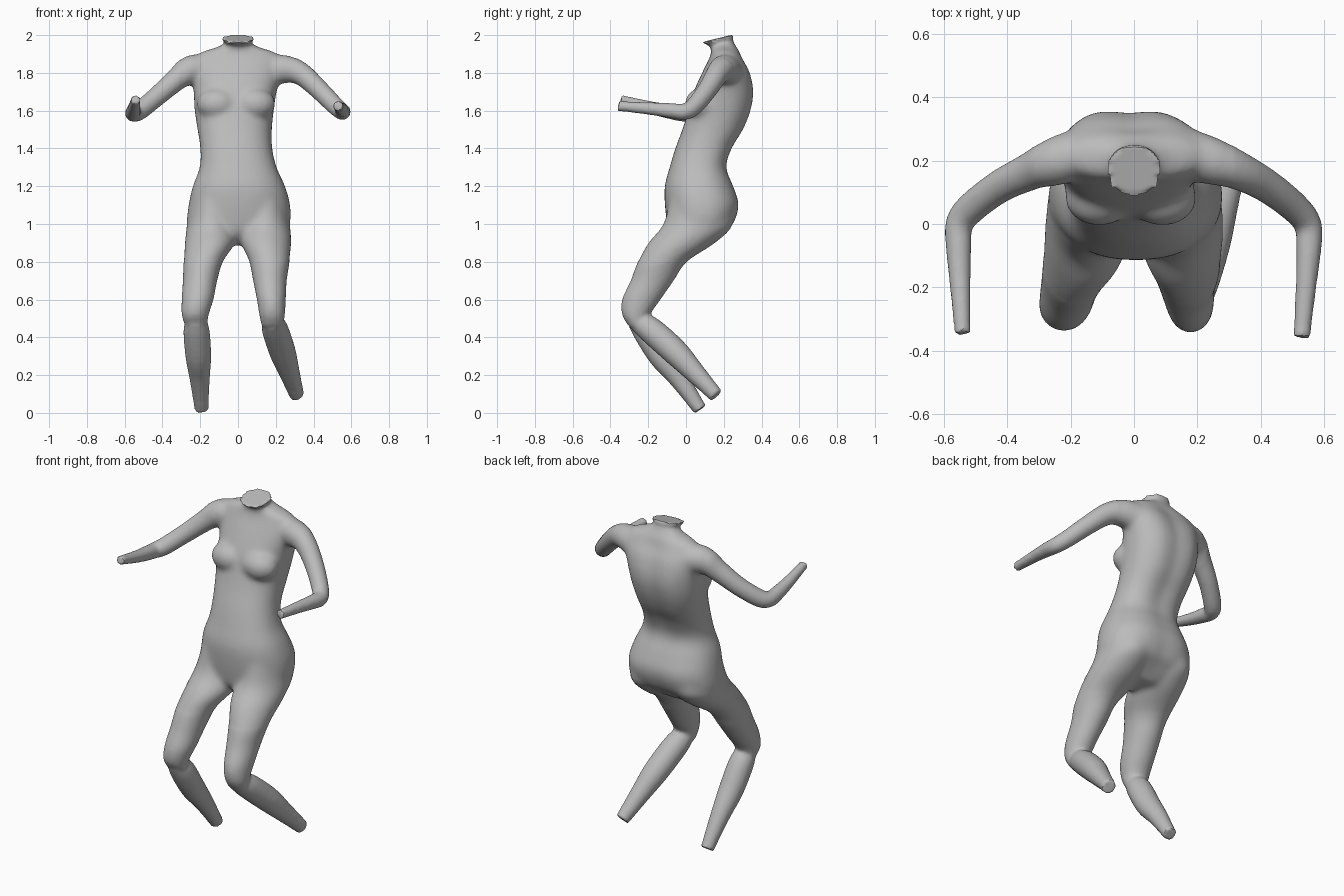
import bpy, bmesh
from math import sin, cos, tau, exp, copysign
from mathutils import Vector, Matrix

if "Cube" in bpy.data.objects:
    bpy.data.objects.remove(bpy.data.objects["Cube"], do_unlink=True)

SIDES = 32
bm = bmesh.new()


def refine(rows, steps=4):
    """Smooth curve through rows of numbers."""
    out = []
    last = len(rows) - 1
    for i in range(last):
        quad = [Vector(rows[min(max(k, 0), last)]) for k in range(i - 1, i + 3)]
        a, b, c, d = quad
        for k in range(steps):
            t = k / steps
            out.append(b + (c - a) * t / 2 + (a * 2 - b * 5 + c * 4 - d) * t * t / 2
                       + (b * 3 - a - c * 3 + d) * t ** 3 / 2)
    return out + [Vector(rows[-1])]


def skin(rings):
    """Bridge rings of points into a closed tube."""
    loops = [[bm.verts.new(p) for p in ring] for ring in rings]
    for a, b in zip(loops, loops[1:]):
        for i in range(SIDES):
            j = (i + 1) % SIDES
            bm.faces.new((a[i], a[j], b[j], b[i]))
    bm.faces.new(loops[0][::-1])
    bm.faces.new(loops[-1])


def level_loft(sections, power=1.0):
    """Horizontal sections: z, left x, right x, front y, back y, rim tilt, back groove."""
    rings = []
    for z, x0, x1, y0, y1, tilt, groove in refine(sections):
        ring = []
        for i in range(SIDES):
            c, s = cos(tau * i / SIDES), sin(tau * i / SIDES)
            c = copysign(abs(c) ** power, c)
            s = copysign(abs(s) ** power, s)
            x = (x0 + x1) / 2 + c * (x1 - x0) / 2
            y = (y0 + y1) / 2 + s * (y1 - y0) / 2
            if s > 0:
                y -= groove * exp(-(c / 0.3) ** 2)
            ring.append((x, y, z + tilt * s))
        rings.append(ring)
    skin(rings)


def limb(path, ref):
    """Round tube along x, y, z, radius points."""
    path = refine(path)
    pts = [Vector(p[:3]) for p in path]
    rings = []
    for i, p in enumerate(pts):
        t = (pts[min(i + 1, len(pts) - 1)] - pts[max(i - 1, 0)]).normalized()
        u = t.cross(Vector(ref)).normalized()
        v = t.cross(u)
        r = path[i][3]
        rings.append([p + r * (u * cos(tau * k / SIDES) + v * sin(tau * k / SIDES))
                      for k in range(SIDES)])
    skin(rings)


def blob(center, size):
    bmesh.ops.create_uvsphere(bm, u_segments=28, v_segments=16, radius=1,
                              matrix=Matrix.Translation(center) @ Matrix.Diagonal((*size, 1)))


# Torso with neck
level_loft([
    (0.89, -.10, .10, -.02, .12, 0, 0),
    (0.95, -.23, .23, -.085, .205, 0, .015),
    (1.00, -.27, .275, -.10, .26, 0, .015),
    (1.10, -.262, .277, -.112, .288, 0, .01),
    (1.20, -.24, .25, -.113, .257, 0, .008),
    (1.30, -.203, .205, -.087, .222, 0, .012),
    (1.40, -.20, .182, -.057, .255, 0, .02),
    (1.50, -.215, .18, -.02, .315, 0, .02),
    (1.60, -.23, .19, .012, .355, 0, .02),
    (1.70, -.235, .205, .04, .37, 0, .02),
    (1.80, -.24, .23, .085, .35, 0, .02),
    (1.87, -.23, .23, .12, .31, 0, .015),
    (1.91, -.195, .195, .135, .285, 0, 0),
    (1.935, -.115, .115, .135, .265, .005, 0),
    (1.955, -.075, .075, .125, .25, .015, 0),
    (1.983, -.087, .087, .083, .25, .02, 0),
], power=0.88)

# Chest
for side in (-1, 1):
    blob((side * .1 - .01, .083, 1.635), (.11, .09, .085))

# Thighs
level_loft([
    (1.14, -.235, -.04, -.085, .22, 0, 0),
    (1.00, -.27, -.012, -.12, .25, 0, 0),
    (0.90, -.282, -.015, -.20, .155, 0, 0),
    (0.80, -.288, -.08, -.255, .005, 0, 0),
    (0.70, -.292, -.11, -.293, -.065, 0, 0),
    (0.60, -.298, -.13, -.333, -.135, 0, 0),
    (0.52, -.298, -.155, -.333, -.19, 0, 0),
    (0.46, -.28, -.165, -.295, -.20, 0, 0),
])
level_loft([
    (1.14, .04, .245, -.085, .22, 0, 0),
    (1.00, .012, .275, -.12, .25, 0, 0),
    (0.90, .015, .282, -.20, .155, 0, 0),
    (0.80, .06, .273, -.255, .005, 0, 0),
    (0.70, .08, .258, -.293, -.065, 0, 0),
    (0.60, .10, .253, -.338, -.135, 0, 0),
    (0.52, .113, .248, -.338, -.19, 0, 0),
    (0.46, .125, .24, -.305, -.20, 0, 0),
])

# Lower legs
limb([(-.225, -.27, .50, .05), (-.22, -.215, .435, .069), (-.21, -.13, .30, .068),
      (-.203, -.04, .185, .054), (-.193, .075, .018, .036)], (0, 1, 0))
limb([(.18, -.27, .49, .05), (.195, -.195, .445, .069), (.235, -.06, .325, .070),
      (.27, .04, .22, .056), (.312, .16, .092, .038)], (0, 1, 0))

# Arms: shoulder to elbow to wrist
limb([(-.13, .235, 1.80, .08), (-.24, .20, 1.82, .079), (-.33, .165, 1.76, .060),
      (-.43, .115, 1.675, .052), (-.52, .045, 1.60, .049), (-.553, -.005, 1.585, .044),
      (-.554, -.08, 1.595, .040), (-.55, -.18, 1.615, .034), (-.542, -.345, 1.658, .025)],
     (0, 0, 1))
limb([(.13, .235, 1.80, .08), (.24, .20, 1.82, .077), (.33, .168, 1.797, .061),
      (.42, .12, 1.72, .053), (.51, .05, 1.63, .048), (.55, -.005, 1.595, .044),
      (.552, -.08, 1.60, .040), (.545, -.18, 1.61, .034), (.53, -.358, 1.625, .026)],
     (0, 0, 1))

bmesh.ops.recalc_face_normals(bm, faces=bm.faces)
mesh = bpy.data.meshes.new("body")
bm.to_mesh(mesh)
bm.free()
body = bpy.data.objects.new("body", mesh)
bpy.context.collection.objects.link(body)
bpy.context.view_layer.objects.active = body
body.select_set(True)

# Fuse the parts into one skin
fuse = body.modifiers.new("fuse", 'REMESH')
fuse.mode = 'VOXEL'
fuse.voxel_size = 0.01
bpy.ops.object.modifier_apply(modifier=fuse.name)

# Soften the trunk fully, the limbs lightly, and keep the cut ends crisp
trunk = body.vertex_groups.new(name="trunk")
limbs = body.vertex_groups.new(name="limbs")
for v in body.data.vertices:
    x, y, z = v.co
    at_end = z > 1.955 or z < 0.05 or y < -.33 and z > 1.5 or z < .16 and x > .2 and y > .09
    if not at_end:
        limbs.add([v.index], 1.0, 'REPLACE')
        if abs(x) < .31 and .8 < z < 1.94:
            trunk.add([v.index], 1.0, 'REPLACE')
for group, count in ((trunk, 30), (limbs, 6)):
    soften = body.modifiers.new("soften", 'SMOOTH')
    soften.factor = 0.5
    soften.iterations = count
    soften.vertex_group = group.name
    bpy.ops.object.modifier_apply(modifier=soften.name)

# Plain grey material
grey = bpy.data.materials.new("plain grey")
grey.use_nodes = True
color = (0.5, 0.5, 0.5, 1)
grey.diffuse_color = color
grey.node_tree.nodes["Principled BSDF"].inputs["Base Color"].default_value = color
body.data.materials.clear()
body.data.materials.append(grey)
bpy.ops.object.shade_smooth_by_angle(angle=0.7)
